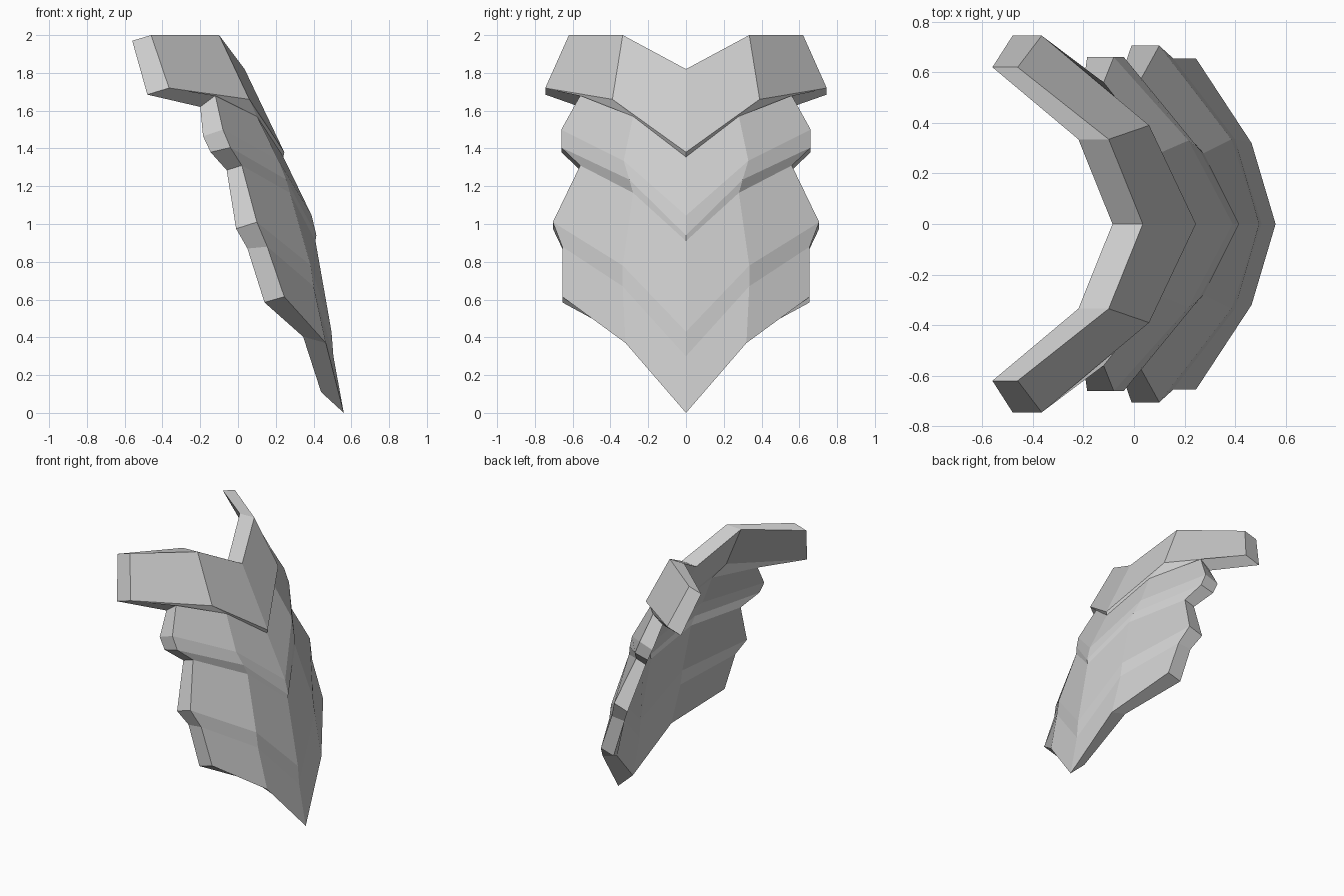
import bpy

cube = bpy.data.objects.get("Cube")
if cube:
    bpy.data.objects.remove(cube, do_unlink=True)

steel = bpy.data.materials.new("light grey steel")
steel.use_nodes = True
colour = (0.6, 0.6, 0.6, 1.0)
steel.diffuse_color = colour
steel.node_tree.nodes["Principled BSDF"].inputs["Base Color"].default_value = colour

THICKNESS = 0.12


def section(ridge, middle, rim, inner_rim, lift=0.11):
    """Half cross-section loop: outer ridge, middle, rim, then back along the inside."""
    ridge_x, ridge_z = ridge
    mid_x, mid_y, mid_z = middle
    rim_in_x, rim_in_z = inner_rim
    return [
        (ridge_x, 0, ridge_z),
        middle,
        rim,
        (rim_in_x, rim[1], rim_in_z),
        (mid_x - THICKNESS, mid_y, mid_z + lift * 0.3),
        (ridge_x - THICKNESS, 0, ridge_z + lift),
    ]


def build_plate(name, sections, top_cap=False, bottom_cap=False):
    """Skin the half sections and mirror them across the central ridge."""
    count = len(sections[0])
    verts = [point for loop in sections for point in loop]
    faces = []
    for row in range(len(sections) - 1):
        a, b = row * count, (row + 1) * count
        for j in range(count - 1):
            faces.append((a + j, b + j, b + j + 1, a + j + 1))
    cap = [(0, 1, 4, 5), (1, 2, 3, 4)]
    if top_cap:
        faces += cap
    if bottom_cap:
        start = (len(sections) - 1) * count
        faces += [tuple(start + i for i in reversed(face)) for face in cap]

    mesh = bpy.data.meshes.new(name)
    mesh.from_pydata(verts, [], faces)
    mesh.materials.append(steel)
    mesh.update()
    plate = bpy.data.objects.new(name, mesh)
    bpy.context.collection.objects.link(plate)
    mirror = plate.modifiers.new("mirror_halves", "MIRROR")
    mirror.use_axis = (False, True, False)
    mirror.use_clip = True
    return plate


# Seams shared by neighbouring plates
upper_seam = section((0.24, 1.355), (0.10, 0.28, 1.57), (-0.12, 0.56, 1.68), (-0.20, 1.62))
lower_seam = section((0.41, 0.91), (0.275, 0.28, 1.165), (0.02, 0.56, 1.31), (-0.06, 1.285))

# Winged collar plate with its underside
build_plate("collar_plate", [
    section((0.035, 1.82), (-0.10, 0.335, 2.0), (-0.46, 0.62, 2.0), (-0.56, 1.97), lift=-0.01),
    section((0.245, 1.38), (0.06, 0.39, 1.66), (-0.365, 0.745, 1.72), (-0.48, 1.685), lift=0.05),
    upper_seam,
], top_cap=True)

# Middle band with a bevelled lower lip
build_plate("middle_plate", [
    upper_seam,
    section((0.39, 1.045), (0.215, 0.33, 1.335), (-0.08, 0.66, 1.50), (-0.185, 1.465)),
    section((0.415, 0.94), (0.255, 0.30, 1.235), (-0.04, 0.66, 1.405), (-0.145, 1.38)),
    lower_seam,
])

# Pointed lower plate with a shallow step
build_plate("lower_plate", [
    lower_seam,
    section((0.495, 0.43), (0.385, 0.335, 0.78), (0.10, 0.705, 1.01), (-0.01, 0.975)),
    section((0.505, 0.30), (0.40, 0.335, 0.67), (0.155, 0.655, 0.88), (0.05, 0.87)),
    section((0.56, 0.0), (0.465, 0.32, 0.37), (0.245, 0.655, 0.615), (0.14, 0.585)),
], bottom_cap=True)
